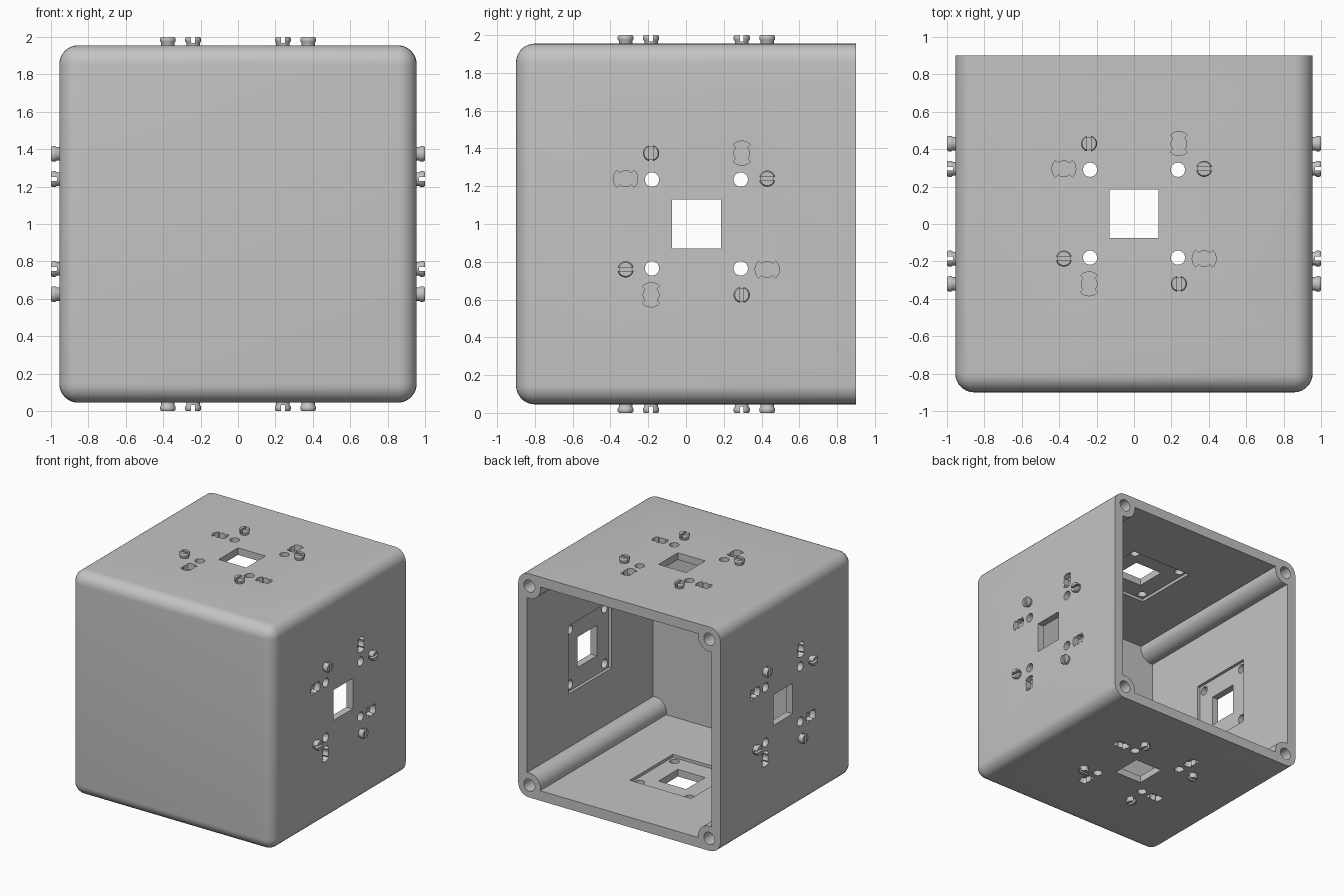
import bpy, bmesh
from math import cos, sin, pi, radians
from mathutils import Matrix, Vector

cube = bpy.data.objects.get("Cube")
if cube:
    bpy.data.objects.remove(cube, do_unlink=True)

grey = bpy.data.materials.new("plain grey")
grey.use_nodes = True
COLOUR = (0.55, 0.55, 0.55, 1)
grey.diffuse_color = COLOUR
grey.node_tree.nodes["Principled BSDF"].inputs["Base Color"].default_value = COLOUR

HALF, BACK, WALL, ROUND = 0.955, 0.9, 0.085, 0.1
T, R = Matrix.Translation, Matrix.Rotation


def circle(r, n=32):
    return [(r * cos(2 * pi * i / n), r * sin(2 * pi * i / n)) for i in range(n)]


def square(h):
    return [(-h, -h), (h, -h), (h, h), (-h, h)]


def prism(bm, outline, z0, z1, matrix):
    """Extrude a flat outline from z0 to z1."""
    low = [bm.verts.new(matrix @ Vector((x, y, z0))) for x, y in outline]
    high = [bm.verts.new(matrix @ Vector((x, y, z1))) for x, y in outline]
    bm.faces.new(low[::-1])
    bm.faces.new(high)
    for i in range(len(low)):
        j = (i + 1) % len(low)
        bm.faces.new((low[i], low[j], high[j], high[i]))


def make(name, bm):
    bmesh.ops.recalc_face_normals(bm, faces=bm.faces)
    mesh = bpy.data.meshes.new(name)
    bm.to_mesh(mesh)
    bm.free()
    mesh.materials.append(grey)
    ob = bpy.data.objects.new(name, mesh)
    bpy.context.collection.objects.link(ob)
    return ob


def activate(ob):
    bpy.ops.object.select_all(action='DESELECT')
    ob.select_set(True)
    bpy.context.view_layer.objects.active = ob


def carve(ob, bm):
    """Cut the given shape out of an object."""
    cutter = make("cutter", bm)
    cutter.hide_render = True
    mod = ob.modifiers.new("cut", 'BOOLEAN')
    mod.operation, mod.solver, mod.object = 'DIFFERENCE', 'EXACT', cutter
    activate(ob)
    bpy.ops.object.modifier_apply(modifier=mod.name)
    bpy.data.objects.remove(cutter, do_unlink=True)


def smooth(ob):
    activate(ob)
    bpy.ops.object.shade_smooth_by_angle(angle=radians(35))


# Box body, rounded on every edge except the open back rim
bm = bmesh.new()
bmesh.ops.create_cube(bm, size=2, matrix=T((0, 0, 1)) @ Matrix.Diagonal((HALF, BACK, HALF, 1)))
edges = [e for e in bm.edges if not all(v.co.y > 0 for v in e.verts)]
bmesh.ops.bevel(bm, geom=edges, offset=ROUND, segments=8, profile=0.5, affect='EDGES')
box = make("box_shell", bm)

# Cavity whose corners curve around four full-length screw posts
inner, post, post_r = HALF - WALL, 0.85, 0.105
section = []
for k in range(4):
    for i in range(13):
        a = radians(-79 - i * 112 / 12)
        x = inner if i == 0 else post + post_r * cos(a)
        y = inner if i == 12 else post + post_r * sin(a)
        section.append(R(k * pi / 2, 2) @ Vector((x, y)))
to_back = T((0, 0, 1)) @ R(-pi / 2, 4, 'X')   # local z runs along +y
bm = bmesh.new()
prism(bm, section, -BACK + 0.1, BACK + 0.1, to_back)
carve(box, bm)

# Keyhole outline: round hole with two wider opposite sectors
keyhole = []
for i in range(4):
    r = 0.064 if i % 2 else 0.042
    for s in range(9):
        a = radians(-45 + 90 * i + 90 * s / 8)
        keyhole.append((r * cos(a), r * sin(a)))

# The pattern sits on the four side walls, turned about the y axis
walls = [T((0, 0, 1)) @ R(k * pi / 2, 4, 'Y') @ T((0, 0.055, HALF)) for k in range(4)]
quarters = [R(j * pi / 2, 4, 'Z') for j in range(4)]

# Shallow inside pockets, keyhole sockets and screw holes
bm = bmesh.new()
for wall in walls:
    prism(bm, square(0.29), -WALL - 0.05, -WALL + 0.025, wall)
    for q in quarters:
        prism(bm, keyhole, -0.05, 0.05, wall @ q @ T((0.24, 0.375, 0)))
for sx in (-1, 1):
    for sz in (-1, 1):
        prism(bm, circle(0.052), BACK - 0.5, BACK + 0.05, to_back @ T((sx * post, sz * post, 0)))
carve(box, bm)

# Square windows and four small through holes
bm = bmesh.new()
for wall in walls:
    prism(bm, square(0.13), -0.2, 0.05, wall)
    for q in quarters:
        prism(bm, circle(0.038), -0.2, 0.05, wall @ q @ T((0.235, 0.235, 0)))
carve(box, bm)
smooth(box)

# Slotted snap pin: a turned profile with a slit across its lip
profile = [(0.036, -0.01), (0.036, 0.012), (0.043, 0.022), (0.043, 0.036), (0.037, 0.045)]
bm = bmesh.new()
rings = [[bm.verts.new((x, y, z)) for x, y in circle(r)] for r, z in profile]
for a, b in zip(rings, rings[1:]):
    for i in range(len(a)):
        j = (i + 1) % len(a)
        bm.faces.new((a[i], a[j], b[j], b[i]))
bm.faces.new(rings[0][::-1])
bm.faces.new(rings[-1])
pin = make("pin", bm)
bm = bmesh.new()
prism(bm, [(-0.01, -0.1), (0.01, -0.1), (0.01, 0.1), (-0.01, 0.1)], 0.012, 0.1, Matrix())
carve(pin, bm)
smooth(pin)

for name, wall in zip(("top", "left", "bottom", "right"), walls):
    for j, q in enumerate(quarters):
        ob = bpy.data.objects.new(f"{name}_pin_{j + 1}", pin.data)
        ob.matrix_world = wall @ q @ T((-0.24, 0.375, 0))
        bpy.context.collection.objects.link(ob)
bpy.data.objects.remove(pin, do_unlink=True)
